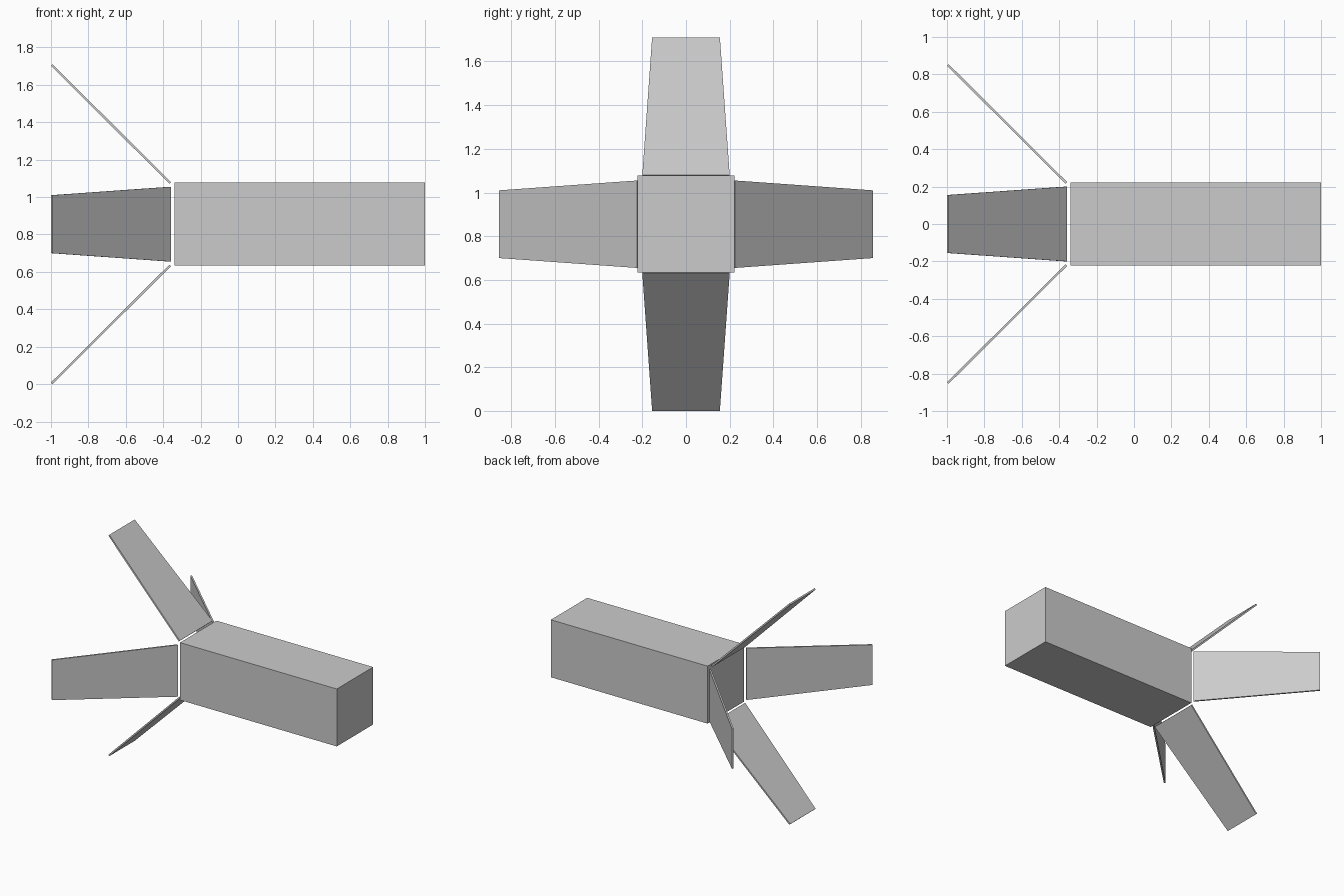
import bpy
import bmesh
from math import pi
from mathutils import Matrix, Vector

cube = bpy.data.objects.get("Cube")
if cube:
    bpy.data.objects.remove(cube, do_unlink=True)

MID_Z = 0.855

grey = bpy.data.materials.new("light_grey")
grey.use_nodes = True
colour = (0.6, 0.6, 0.6, 1)
grey.diffuse_color = colour
grey.node_tree.nodes["Principled BSDF"].inputs["Base Color"].default_value = colour


def add_object(name, bm):
    bmesh.ops.recalc_face_normals(bm, faces=bm.faces)
    mesh = bpy.data.meshes.new(name)
    bm.to_mesh(mesh)
    bm.free()
    mesh.materials.append(grey)
    obj = bpy.data.objects.new(name, mesh)
    bpy.context.collection.objects.link(obj)
    obj.location.z = MID_Z
    return obj


# Square body
bm = bmesh.new()
bmesh.ops.create_cube(bm, size=1)
bmesh.ops.scale(bm, vec=(1.34, 0.444, 0.444), verts=bm.verts)
bmesh.ops.translate(bm, vec=(0.33, 0, 0), verts=bm.verts)
add_object("body", bm)


# Thin tapered fins, splayed backwards around the body axis
def add_fin(name, turn):
    root = Vector((-0.362, 0, 0.220))
    tip = Vector((-0.996, 0, 0.851))
    thick = Vector((1, 0, 1)).normalized() * 0.006
    bm = bmesh.new()
    outline = [(root, -0.2), (root, 0.2), (tip, 0.155), (tip, -0.155)]
    verts = [bm.verts.new(p + Vector((0, y, 0)) - thick) for p, y in outline]
    face = bm.faces.new(verts)
    extruded = bmesh.ops.extrude_face_region(bm, geom=[face], use_keep_orig=True)
    moved = [v for v in extruded["geom"] if isinstance(v, bmesh.types.BMVert)]
    bmesh.ops.translate(bm, vec=thick * 2, verts=moved)
    bm.transform(Matrix.Rotation(turn * pi / 2, 4, "X"))
    add_object(name, bm)


for i, side in enumerate(("top", "front", "bottom", "back")):
    add_fin(side + "_fin", i)
